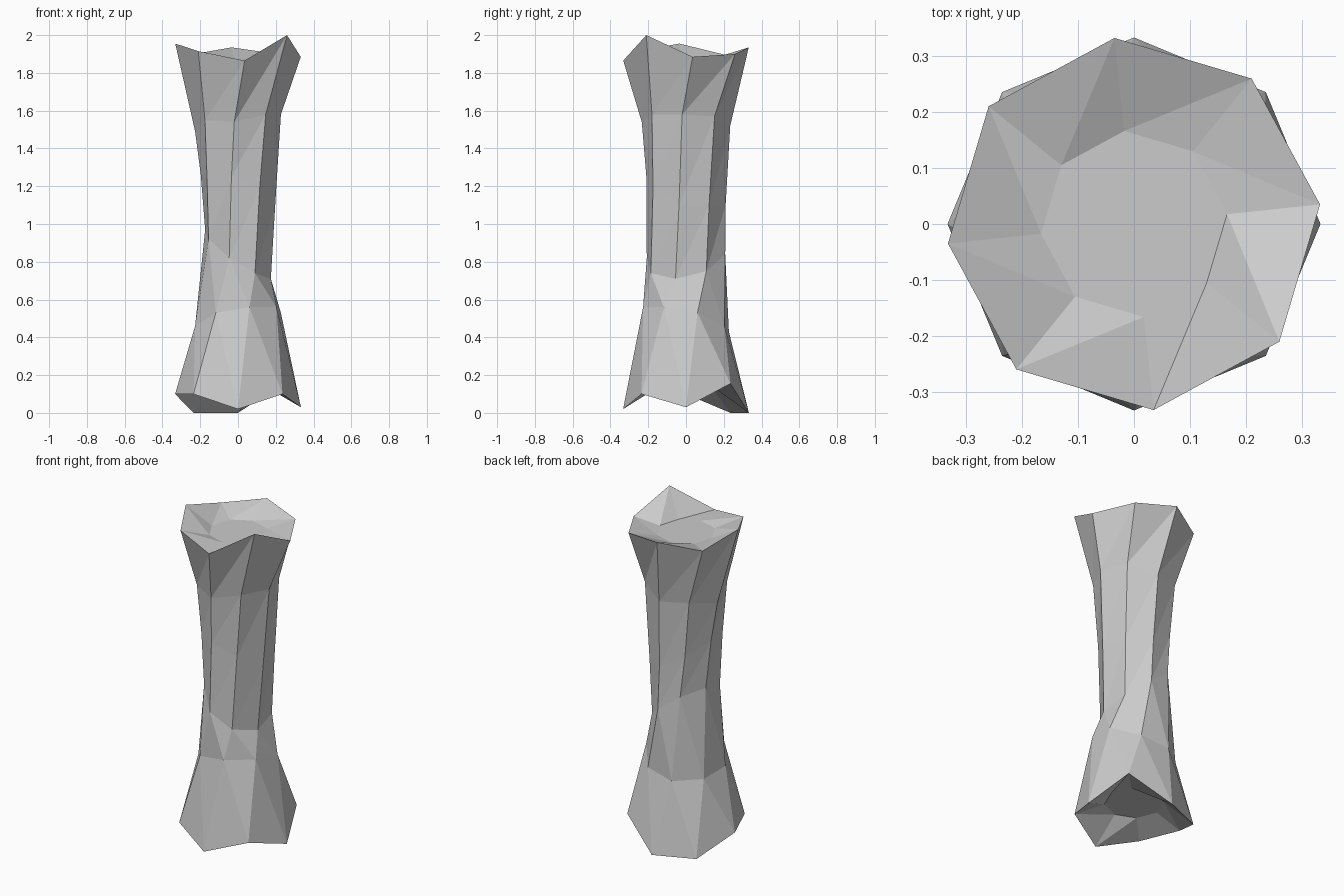
import bpy
import bmesh
from math import cos, sin, radians

default_cube = bpy.data.objects.get("Cube")
if default_cube:
    bpy.data.objects.remove(default_cube, do_unlink=True)

SIDES = 8
STEP = 360 / SIDES


def make_material(name, colour):
    material = bpy.data.materials.new(name)
    material.use_nodes = True
    material.diffuse_color = colour
    shader = material.node_tree.nodes["Principled BSDF"]
    shader.inputs["Base Color"].default_value = colour
    shader.inputs["Roughness"].default_value = 0.9
    return material


def add_ring(bm, twist, width, depth, heights):
    """One rough eight-sided ring, turned by twist degrees."""
    ring = []
    for side, height in enumerate(heights):
        angle = radians(twist + side * STEP)
        ring.append(bm.verts.new((width * cos(angle), depth * sin(angle), height)))
    return ring


def join_rings(bm, lower, upper, lean_back):
    """Fill the band between two rings with triangles."""
    for side in range(SIDES):
        after = (side + 1) % SIDES
        a, b, c, d = lower[side], lower[after], upper[after], upper[side]
        if lean_back:
            triangles = ((a, b, d), (b, c, d))
        else:
            triangles = ((a, b, c), (a, c, d))
        for triangle in triangles:
            bm.faces.new(triangle)


# Ring profile from the hollow underside up to the hollow top:
# twist, half width, half depth, height of each corner, diagonal direction above
rings = [
    (0, .167, .167, [.155] * SIDES, False),                                   # underside hollow
    (0, .333, .333, [.03, .155, 0, 0, .1, .1, .02, .1], True),                # foot rim
    (15, .235, .235, [.53, .46, .43, .44, .46, .53, .56, .56], True),         # lower flare
    (30, .18, .215, [.75, .84, .94, .97, .92, .82, .74, .71], False),         # waist
    (35, .2, .213, [1.1, 1.1, 1.19, 1.26, 1.24, 1.25, 1.19, 1.1], False),     # shaft
    (40, .228, .235, [1.57, 1.52, 1.53, 1.49, 1.55, 1.54, 1.58, 1.58], False),  # upper flare
    (51, .334, .334, [1.9, 1.935, 1.895, 1.955, 1.915, 1.865, 2, 1.885], False),  # crown rim
    (51, .167, .167, [1.865] * SIDES, False),                                 # crown hollow
]

# Pillar body
bm = bmesh.new()
built = [add_ring(bm, *ring[:-1]) for ring in rings]
for lower, upper, ring in zip(built, built[1:], rings):
    join_rings(bm, lower, upper, ring[-1])

# Flat floors of the two hollows
bm.faces.new(reversed(built[0]))
bm.faces.new(built[-1])

mesh = bpy.data.meshes.new("stone_pillar")
bm.to_mesh(mesh)
bm.free()
mesh.materials.append(make_material("grey stone", (0.6, 0.6, 0.6, 1)))
pillar = bpy.data.objects.new("stone_pillar", mesh)
bpy.context.collection.objects.link(pillar)
